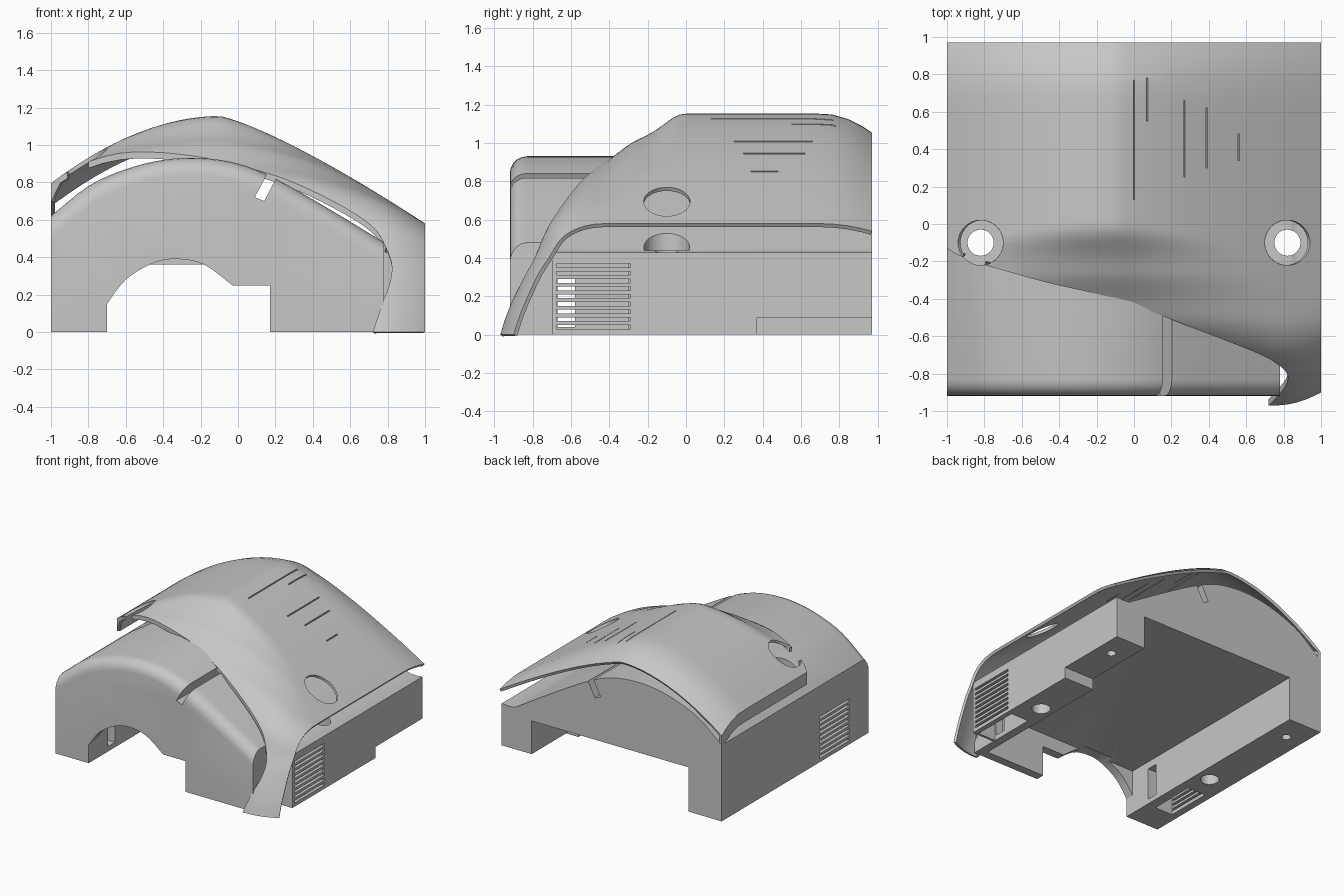
import bpy, bmesh, math
from mathutils import Vector, Matrix

if "Cube" in bpy.data.objects:
    bpy.data.objects.remove(bpy.data.objects["Cube"])

TONE = (0.57, 0.57, 0.57, 1)
grey = bpy.data.materials.new("plain grey")
grey.use_nodes = True
grey.diffuse_color = TONE
grey.node_tree.nodes["Principled BSDF"].inputs["Base Color"].default_value = TONE


def finish(bm, name):
    mesh = bpy.data.meshes.new(name)
    bm.to_mesh(mesh)
    bm.free()
    ob = bpy.data.objects.new(name, mesh)
    bpy.context.collection.objects.link(ob)
    mesh.materials.append(grey)
    return ob


def activate(ob):
    bpy.ops.object.select_all(action='DESELECT')
    ob.select_set(True)
    bpy.context.view_layer.objects.active = ob


def curve(points, steps):
    """Smooth path through the given points."""
    pts = [Vector(p) for p in points]
    out = []
    for i in range(len(pts) - 1):
        a, b, c, d = pts[max(i - 1, 0)], pts[i], pts[i + 1], pts[min(i + 2, len(pts) - 1)]
        for k in range(steps):
            t = k / steps
            out.append(b + (c - a) * t / 2 + (a - b * 2.5 + c * 2 - d / 2) * t * t
                       + ((b - c) * 1.5 + (d - a) / 2) * t ** 3)
    return out + [pts[-1]]


def prism(outline, y0, y1):
    """Extrude an outline of (x, z) points along y."""
    bm = bmesh.new()
    face = bm.faces.new([bm.verts.new((p[0], y0, p[1])) for p in outline])
    ext = bmesh.ops.extrude_face_region(bm, geom=[face])["geom"]
    bmesh.ops.translate(bm, vec=(0, y1 - y0, 0),
                        verts=[v for v in ext if isinstance(v, bmesh.types.BMVert)])
    bmesh.ops.recalc_face_normals(bm, faces=bm.faces)
    return bm


def box(x0, x1, y0, y1, z0, z1):
    return prism([(x0, z0), (x1, z0), (x1, z1), (x0, z1)], y0, y1)


def cylinder(x, y, r, z0, z1):
    bm = bmesh.new()
    bmesh.ops.create_cone(bm, cap_ends=True, segments=32, radius1=r, radius2=r, depth=z1 - z0,
                          matrix=Matrix.Translation((x, y, (z0 + z1) / 2)))
    return bm


def cut(ob, bm):
    cutter = finish(bm, "cutter")
    cutter.hide_render = True
    activate(ob)
    mod = ob.modifiers.new("cut", 'BOOLEAN')
    mod.operation, mod.solver, mod.object = 'DIFFERENCE', 'EXACT', cutter
    bpy.ops.object.modifier_apply(modifier=mod.name)
    bpy.data.objects.remove(cutter)


def pierce(bm, planes):
    """Open a vertical convex hole in a sheet; planes are (point, outward normal)."""
    def within(face, margin):
        c = face.calc_center_median()
        return all((c - p).dot(n) < margin for p, n in planes)
    for p, n in planes:
        near = [f for f in bm.faces if within(f, .07)]
        geom = set(near)
        for f in near:
            geom.update(f.edges, f.verts)
        bmesh.ops.bisect_plane(bm, geom=list(geom), dist=1e-5, plane_co=p, plane_no=n)
    bmesh.ops.delete(bm, geom=[f for f in bm.faces if within(f, 0)], context='FACES')


# Inner body: arched block with a rounded front edge
arch = curve([(-1, .62), (-.8, .78), (-.6, .87), (-.4, .92), (-.2, .93), (0, .9), (.2, .82),
              (.5, .65), (.78, .48), (.87, .43), (.98, .43)], 4)
bm = prism([(-1, 0)] + [tuple(p) for p in arch] + [(.98, 0)], -.92, .97)
front_rim = [e for e in bm.edges if all(v.co.y < -.9 and v.co.z > .4 for v in e.verts)]
bmesh.ops.bevel(bm, geom=front_rim, offset=.09, segments=5, profile=.5, affect='EDGES')
body = finish(bm, "inner_body")

# Underside cavity, front arch opening and clearances
cut(body, box(-.7, .71, -.85, 1.2, -.1, .36))
opening = [(-.7, -.1), (-.7, .15)]
opening += [tuple(p) for p in curve([(-.7, .15), (-.6, .28), (-.45, .37), (-.32, .39),
                                     (-.18, .36), (-.03, .25)], 4)[1:]]
opening += [(.17, .25), (.17, -.1)]
cut(body, prism(opening, -1.2, -.8))
cut(body, box(.78, 1.2, -1.2, -.7, -.1, .8))
cut(body, box(.69, 1.2, .37, 1.2, -.1, .09))

# Slanted slot running through the crown
cut(body, prism([(.09, .72), (.14, .7), (.25, .91), (.2, .93)], -1.2, 1.2))

# Side vents with pockets, and screw wells
for side in (-1, 1):
    def side_box(a, b, *rest):
        return box(min(side * a, side * b), max(side * a, side * b), *rest)
    cut(body, side_box(.78, .94, -.68, -.3, -.1, .39))
    cut(body, side_box(.66, .8, -.67, -.58, .04, .3))
    for i in range(9):
        z = .03 + i * .04
        cut(body, side_box(.92, 1.1, -.675, -.29, z, z + .02))
    cut(body, cylinder(side * .82, -.1, .12, .44 if side > 0 else .6, 1.2))
    cut(body, cylinder(side * .82, -.1, .07, -.2, 1.2))
    cut(body, cylinder(side * .85, .75, .035, -.2, .2))


# Outer skin: thin sheet sweeping back to front and down the front corner
def crown(x):
    if x < -.1:
        return 1.155 - .36 * ((-.1 - x) / .9) ** 1.9
    return 1.155 - .575 * ((x + .1) / 1.1) ** 1.25


def soft_min(a, b, k=.3):
    h = max(k - abs(a - b), 0) / k
    return min(a, b) - h * h * k / 4


# Path of the free edge: x of the edge, y, and height limit
edge = curve([(-1, .97, 2), (-1, .5, 1.9), (-1, .1, 1.6), (-1, -.13, 1.17), (-.55, -.29, 1.02),
              (-.1, -.4, .92), (.3, -.55, .81), (.68, -.7, .61), (.8, -.78, .43),
              (.82, -.85, .3), (.76, -.93, .12), (.72, -.97, 0)], 6)
COLS = 48
bm = bmesh.new()
rows = []
for ex, y, limit in edge:
    ex = max(ex, -1)
    row = []
    for j in range(COLS + 1):
        x = ex + (1 - ex) * j / COLS
        wrap = .07 * max(0, (x - .75) / .25) ** 2 * min(1, max(0, (.1 - y) / .5))
        drop = .1 * max(0, (y - .7) / .27) ** 2 * (1 - .6 * max(0, x))
        row.append(Vector((x, y + wrap, max(0, soft_min(crown(x), limit) - drop))))
    # Turned-in lip along the free edge
    if limit > .45:
        lip = row[0] - Vector((0, 0, .1 if ex < -.99 else .035))
    else:
        lip = row[0] + Vector((0, .035, 0))
    rows.append([bm.verts.new(p) for p in [lip] + row])
for a, b in zip(rows, rows[1:]):
    for j in range(COLS + 1):
        bm.faces.new((a[j], b[j], b[j + 1], a[j + 1]))

# Screw access holes and narrow slits in the skin
for side in (-1, 1):
    ring = [Vector((math.cos(k * math.pi / 12), math.sin(k * math.pi / 12), 0)) for k in range(24)]
    pierce(bm, [(Vector((side * .82, -.1, 0)) + n * .12, n) for n in ring])
X, Y = Vector((1, 0, 0)), Vector((0, 1, 0))
for x, y0, y1 in ((0, .13, .77), (.07, .55, .78), (.27, .25, .66), (.39, .3, .62), (.56, .34, .48)):
    pierce(bm, [(X * (x - .004), -X), (X * (x + .004), X), (Y * y0, -Y), (Y * y1, Y)])

skin = finish(bm, "outer_skin")
activate(skin)
solid = skin.modifiers.new("thickness", 'SOLIDIFY')
solid.thickness, solid.offset = .022, -1
bpy.ops.object.modifier_apply(modifier=solid.name)

for ob in (body, skin):
    activate(ob)
    bpy.ops.object.shade_smooth_by_angle(angle=math.radians(32))
